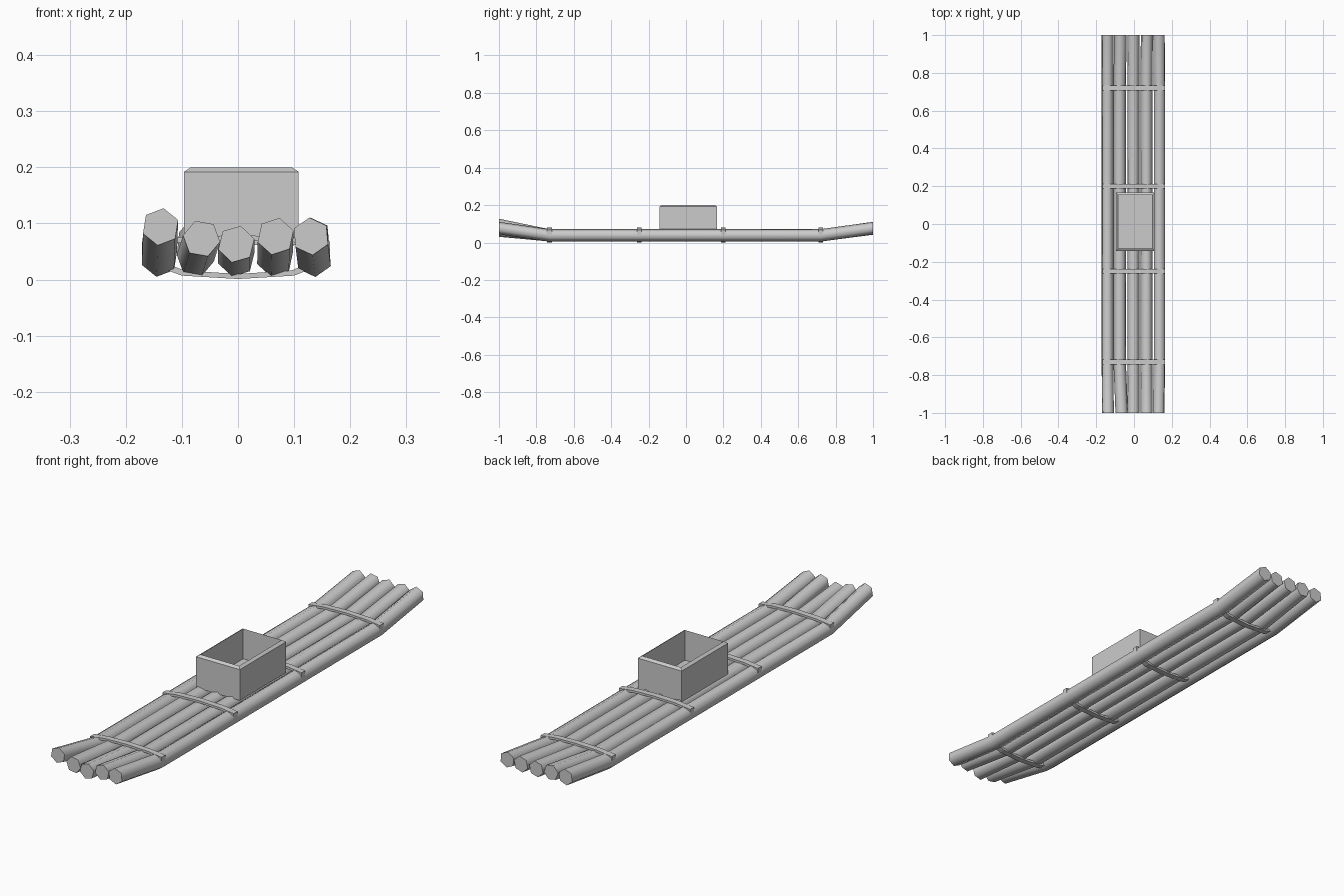
import bpy, bmesh, math

if "Cube" in bpy.data.objects:
    bpy.data.objects.remove(bpy.data.objects["Cube"])


def make_object(name, bm, smooth_angle=None):
    bmesh.ops.recalc_face_normals(bm, faces=bm.faces[:])
    mesh = bpy.data.meshes.new(name)
    bm.to_mesh(mesh)
    bm.free()
    ob = bpy.data.objects.new(name, mesh)
    bpy.context.collection.objects.link(ob)
    if smooth_angle:
        bpy.ops.object.select_all(action='DESELECT')
        ob.select_set(True)
        bpy.context.view_layer.objects.active = ob
        bpy.ops.object.shade_smooth_by_angle(angle=math.radians(smooth_angle))
    return ob


def bridge(bm, a, b):
    n = len(a)
    for i in range(n):
        bm.faces.new((a[i], a[(i + 1) % n], b[(i + 1) % n], b[i]))


# Six-sided logs with raised ends
def log(name, path, phase, radius=0.0335):
    bm = bmesh.new()
    rings = []
    for x, y, z in path:
        angles = [math.radians(phase + 60 * i) for i in range(6)]
        rings.append([bm.verts.new((x + radius * math.cos(a), y,
                                    z + radius * math.sin(a))) for a in angles])
    for a, b in zip(rings, rings[1:]):
        bridge(bm, a, b)
    bm.faces.new(rings[0])
    bm.faces.new(rings[-1])
    make_object(name, bm, 62)


# middle x, phase, front end (x, z), back end (x, z)
logs = [
    (-0.140, -99, (-0.138, 0.094), (-0.140, 0.076)),
    (-0.076, -70, (-0.065, 0.073), (-0.072, 0.078)),
    (-0.003, -104, (-0.003, 0.063), (-0.003, 0.074)),
    (0.066, -102, (0.067, 0.077), (0.068, 0.075)),
    (0.135, -85, (0.130, 0.077), (0.132, 0.077)),
]
for i, (x, phase, front, back) in enumerate(logs):
    log(f"log_{i + 1}", [(front[0], -1, front[1]), (x, -0.73, 0.038),
                         (x, 0.72, 0.038), (back[0], 1, back[1])], phase)


# Lashing straps looped around the logs
outer = [(-.168, .032), (-.1, .007), (0, .001), (.1, .007), (.164, .032),
         (.164, .068), (.1, .076), (0, .079), (-.1, .076), (-.168, .068)]
inner = [(x * 0.95, z + (0.009 if z < 0.04 else -0.009)) for x, z in outer]


def strap(name, y, width=0.025):
    bm = bmesh.new()
    loops = [[bm.verts.new((x, y + s * width / 2, z)) for x, z in prof]
             for prof, s in ((outer, -1), (outer, 1), (inner, 1), (inner, -1))]
    for k in range(4):
        bridge(bm, loops[k], loops[(k + 1) % 4])
    make_object(name, bm)


for i, y in enumerate((-0.73, -0.25, 0.2, 0.72)):
    strap(f"strap_{i + 1}", y)


# Open cargo box with a chamfered rim
bm = bmesh.new()
x0, x1, y0, y1 = -0.096, 0.108, -0.142, 0.166
rings = []
for inset, z in ((0, 0.062), (0, 0.192), (0.012, 0.2), (0.013, 0.074)):
    rings.append([bm.verts.new(p) for p in (
        (x0 + inset, y0 + inset, z), (x1 - inset, y0 + inset, z),
        (x1 - inset, y1 - inset, z), (x0 + inset, y1 - inset, z))])
for a, b in zip(rings, rings[1:]):
    bridge(bm, a, b)
bm.faces.new(rings[0])
bm.faces.new(rings[-1])
make_object("cargo_box", bm)
